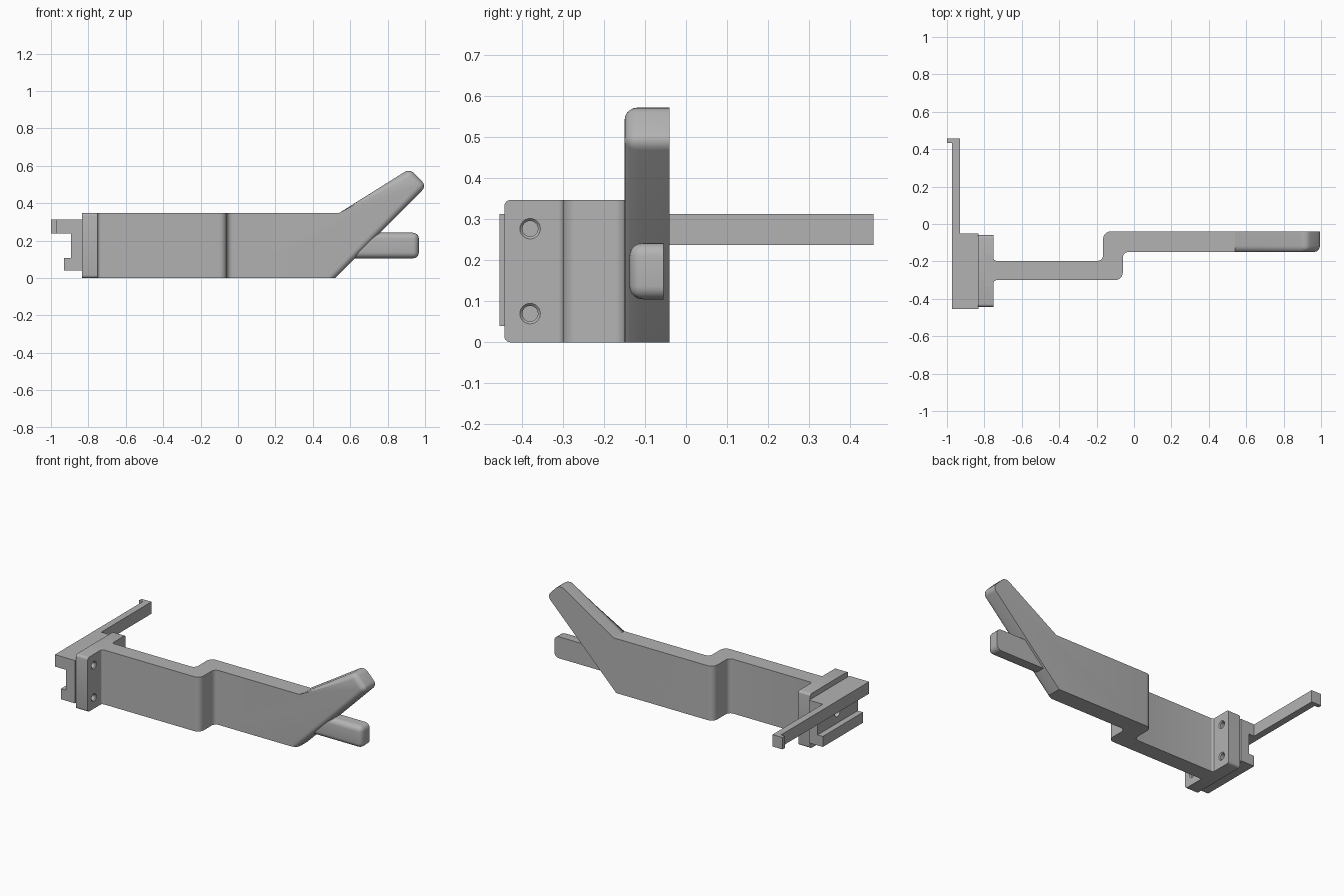
import bpy, bmesh, math
from mathutils import Vector

cube = bpy.data.objects.get("Cube")
if cube:
    bpy.data.objects.remove(cube, do_unlink=True)

grey = bpy.data.materials.new("plain grey")
grey.use_nodes = True
colour = (0.45, 0.45, 0.45, 1)
grey.diffuse_color = colour
grey.node_tree.nodes["Principled BSDF"].inputs["Base Color"].default_value = colour


def add_mesh(name, bm):
    bmesh.ops.recalc_face_normals(bm, faces=bm.faces)
    mesh = bpy.data.meshes.new(name)
    bm.to_mesh(mesh)
    bm.free()
    mesh.materials.append(grey)
    ob = bpy.data.objects.new(name, mesh)
    bpy.context.collection.objects.link(ob)
    return ob


def extrude(name, points, low, high, axis):
    """Prism from a 2D profile, drawn in XY (axis z) or XZ (axis y)."""
    bm = bmesh.new()
    place = (lambda p, h: (p[0], p[1], h)) if axis == "z" else (lambda p, h: (p[0], h, p[1]))
    face = bm.faces.new([bm.verts.new(place(p, low)) for p in points])
    top = bmesh.ops.extrude_face_region(bm, geom=[face])["geom"]
    shift = Vector(place((0, 0), high - low))
    bmesh.ops.translate(bm, vec=shift, verts=[v for v in top if isinstance(v, bmesh.types.BMVert)])
    return add_mesh(name, bm)


def box(name, x, y, z):
    return extrude(name, [(x[0], z[0]), (x[1], z[0]), (x[1], z[1]), (x[0], z[1])], y[0], y[1], "y")


def fillet(corners, steps=6):
    """Round the right-angled corners (x, y, radius) of a profile."""
    out = []
    for i, (x, y, r) in enumerate(corners):
        p = Vector((x, y))
        if not r:
            out.append(p)
            continue
        a = (Vector(corners[i - 1][:2]) - p).normalized()
        b = (Vector(corners[(i + 1) % len(corners)][:2]) - p).normalized()
        c = p + (a + b) * r
        for k in range(steps + 1):
            t = math.pi / 2 * k / steps
            out.append(c - b * r * math.cos(t) - a * r * math.sin(t))
    return out


def round_edges(ob, rule, radius, segments=5):
    bm = bmesh.new()
    bm.from_mesh(ob.data)
    edges = [e for e in bm.edges if rule(e.verts[0].co, e.verts[1].co)]
    bmesh.ops.bevel(bm, geom=edges, offset=radius, segments=segments, profile=0.5,
                    affect="EDGES", clamp_overlap=True)
    bm.to_mesh(ob.data)
    bm.free()


def boolean(ob, cutter, operation):
    mod = ob.modifiers.new("cut", "BOOLEAN")
    mod.operation, mod.solver, mod.object = operation, "EXACT", cutter
    bpy.context.view_layer.objects.active = ob
    bpy.ops.object.modifier_apply(modifier=mod.name)
    bpy.data.objects.remove(cutter, do_unlink=True)


def drill(ob, x0, x1, y, z, r0, r1):
    """Cut a round hole along x, with radius r0 at x0 and r1 at x1."""
    bpy.ops.mesh.primitive_cone_add(vertices=24, radius1=r0, radius2=r1, depth=x1 - x0,
                                    location=((x0 + x1) / 2, y, z), rotation=(0, math.pi / 2, 0))
    cutter = bpy.context.object
    cutter.hide_render = True
    boolean(ob, cutter, "DIFFERENCE")


# Stepped arm: plan shape trimmed by the side silhouette with its raised prong
plan = fillet([(-0.79, -0.335, 0), (-0.752, -0.335, 0), (-0.752, -0.3, 0.018),
               (-0.06, -0.3, 0.04), (-0.06, -0.15, 0.03), (1.1, -0.15, 0),
               (1.1, -0.04, 0), (-0.165, -0.04, 0.04), (-0.165, -0.197, 0.03),
               (-0.752, -0.197, 0.018), (-0.752, -0.165, 0), (-0.79, -0.165, 0)])
arm = extrude("stepped_arm", plan, -0.1, 0.7, "z")
outline = [(-0.9, 0), (0.52, 0), (1.008, 0.492), (0.918, 0.584), (0.54, 0.347), (-0.9, 0.347)]
silhouette = extrude("arm_outline", outline, -0.6, 0.2, "y")
silhouette.hide_render = True
boolean(arm, silhouette, "INTERSECT")


def prong_edge(a, b):
    front = max(abs(a.y + 0.15), abs(b.y + 0.15)) < 0.002 and min(a.x, b.x) > 0.5
    tip = min(a.x, b.x) > 0.85 and abs(a.y - b.y) > 0.05
    return front or tip


round_edges(arm, prong_edge, 0.033)

# Lower finger, rounded everywhere but its back and root
finger = box("lower_finger", (0.56, 0.967), (-0.138, -0.055), (0.105, 0.242))
round_edges(finger, lambda a, b: max(a.x, b.x) > 0.9 and min(a.y, b.y) < -0.1
            and not (a.y > -0.1 and b.y > -0.1), 0.032)

# Mounting flange with four countersunk blind holes
flange = box("mounting_flange", (-0.834, -0.75), (-0.443, -0.06), (0, 0.347))
round_edges(flange, lambda a, b: abs(a.x - b.x) > 0.05, 0.015, 4)
for y in (-0.38, -0.122):
    for z in (0.07, 0.277):
        drill(flange, -0.825, -0.74, y, z, 0.019, 0.019)
        drill(flange, -0.757, -0.749, y, z, 0.018, 0.026)

# Channelled clamp block with a central hole
jaw = [(-0.832, 0.04), (-0.93, 0.04), (-0.93, 0.107), (-0.893, 0.107),
       (-0.893, 0.237), (-0.973, 0.237), (-0.973, 0.313), (-0.832, 0.313)]
clamp = extrude("clamp_block", jaw, -0.455, -0.05, "y")
drill(clamp, -0.92, -0.84, -0.25, 0.172, 0.025, 0.025)

# Long catch bar ending in a small hook
catch = [(-0.973, -0.06), (-0.93, -0.06), (-0.93, 0.457), (-1, 0.457), (-1, 0.432), (-0.973, 0.432)]
bar = extrude("catch_bar", catch, 0.237, 0.313, "z")

# Smooth the rounded parts and keep the corners crisp
bpy.ops.object.select_all(action="DESELECT")
for ob in (arm, finger, flange, clamp, bar):
    ob.select_set(True)
bpy.context.view_layer.objects.active = arm
bpy.ops.object.shade_smooth_by_angle(angle=math.radians(32))
